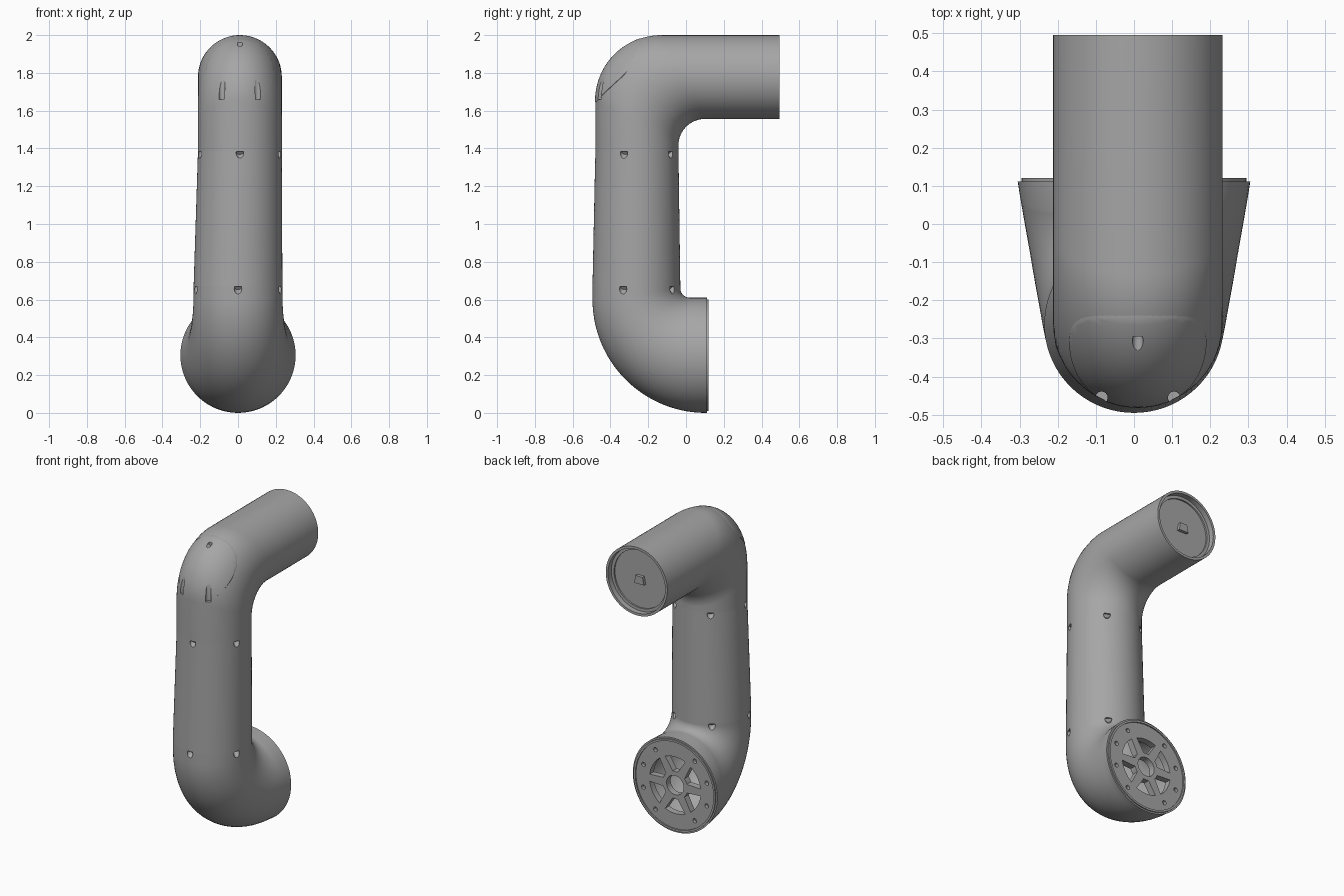
import bpy
import bmesh
from math import sin, cos, pi, radians
from mathutils import Vector

cube = bpy.data.objects.get("Cube")
if cube:
    bpy.data.objects.remove(cube, do_unlink=True)


def material(name, value):
    mat = bpy.data.materials.new(name)
    mat.use_nodes = True
    color = (value, value, value, 1)
    mat.diffuse_color = color
    bsdf = next(n for n in mat.node_tree.nodes if n.type == 'BSDF_PRINCIPLED')
    bsdf.inputs["Base Color"].default_value = color
    return mat


GREY = material("grey_plastic", 0.38)
WALL = 0.035
SIDES = 72


def finish(name, bm):
    bmesh.ops.recalc_face_normals(bm, faces=bm.faces)
    mesh = bpy.data.meshes.new(name)
    bm.to_mesh(mesh)
    bm.free()
    obj = bpy.data.objects.new(name, mesh)
    bpy.context.collection.objects.link(obj)
    mesh.materials.append(GREY)
    return obj


def activate(obj):
    bpy.ops.object.select_all(action='DESELECT')
    obj.select_set(True)
    bpy.context.view_layer.objects.active = obj


def smooth(obj):
    activate(obj)
    bpy.ops.object.shade_smooth_by_angle(angle=radians(32))


def boolean(obj, bm, operation='DIFFERENCE'):
    """Apply one cutter mesh to an object, then discard the cutter."""
    cutter = finish("cutter", bm)
    cutter.hide_render = True
    mod = obj.modifiers.new("cut", 'BOOLEAN')
    mod.operation, mod.object, mod.solver = operation, cutter, 'EXACT'
    activate(obj)
    bpy.ops.object.modifier_apply(modifier=mod.name)
    bpy.data.objects.remove(cutter, do_unlink=True)


def cylinder(bm, start, direction, radius, length, sides=24):
    d = Vector(direction).normalized()
    mat = d.to_track_quat('Z', 'Y').to_matrix().to_4x4()
    mat.translation = Vector(start) + d * length / 2
    bmesh.ops.create_cone(bm, cap_ends=True, segments=sides, radius1=radius,
                          radius2=radius, depth=length, matrix=mat)


def prism(bm, outline, y0, y1):
    """Extrude an outline of (x, z) points along y."""
    face = bm.faces.new([bm.verts.new((x, y0, z)) for x, z in outline])
    ext = bmesh.ops.extrude_face_region(bm, geom=[face])["geom"]
    verts = [v for v in ext if isinstance(v, bmesh.types.BMVert)]
    bmesh.ops.translate(bm, verts=verts, vec=(0, y1 - y0, 0))


def ring(bm, station, inset):
    """Elliptical section between an inner and an outer (y, z) point."""
    a, b, width, xc = station
    mid, half = (a + b) / 2, (b - a) / 2
    half = half * ((half.length - inset) / half.length)
    verts = []
    for i in range(SIDES):
        t = 2 * pi * i / SIDES
        p = mid + half * cos(t)
        verts.append(bm.verts.new((xc + (width - inset) * sin(t), p.x, p.y)))
    return verts


def shell(name, stations, outside=0, inside=WALL):
    """Hollow tube lofted through the stations, with flat annular ends."""
    bm = bmesh.new()
    rings = [ring(bm, s, outside) for s in stations]
    rings += [ring(bm, s, inside) for s in reversed(stations)]
    for r, s in zip(rings, rings[1:] + rings[:1]):
        for i in range(SIDES):
            j = (i + 1) % SIDES
            bm.faces.new((r[i], r[j], s[j], s[i]))
    return finish(name, bm)


def station(inner, outer, width, xc):
    return Vector(inner), Vector(outer), width, xc


# Sections of the lower elbow, widening towards the flange
def flare(y):
    return 0.235 + 0.07 * min(1, max(0, (y + 0.2625) / 0.3725)) ** 0.9


tube_bottom = station((-0.03, 0.67), (-0.495, 0.67), 0.235, 0)
tube_top = station((-0.04, 1.385), (-0.48, 1.385), 0.222, 0.01)
lower = [tube_bottom]
upper = [tube_top]
STEPS = 28
for k in range(STEPS + 1):
    c, s = cos(pi / 2 * k / STEPS), sin(pi / 2 * k / STEPS)
    a = Vector((0.02 - 0.05 * c, 0.66 - 0.05 * s))
    b = Vector((0.105 - 0.6 * c, 0.6 - 0.6 * s))
    lower.append(station(a, b, flare((a.x + b.x) / 2), 0))
    upper.append(station((0.10 - 0.14 * c, 1.416 + 0.14 * s),
                         (-0.13 - 0.35 * c, 1.65 + 0.35 * s), 0.222, 0.01))
lower.append(station((0.112, 0.61), (0.112, 0), 0.305, 0))
upper.append(station((0.495, 1.556), (0.495, 2.0), 0.222, 0.01))

lower_elbow = shell("lower_elbow", lower)
middle_tube = shell("middle_tube", [tube_bottom, tube_top])
upper_elbow = shell("upper_elbow", upper)


# Five slanted screw pockets just below each seam
def screw_pockets(obj, z, radius, xc):
    bm = bmesh.new()
    for k in range(5):
        t = radians(-90 + 72 * k)
        n = Vector((cos(t), sin(t), 0))
        start = Vector((xc, -0.26, z + 0.012)) + n * (radius - 0.014)
        cylinder(bm, start, n - Vector((0, 0, 0.8)), 0.02, 0.1)
    boolean(obj, bm)


screw_pockets(middle_tube, 1.372, 0.222, 0.01)
screw_pockets(lower_elbow, 0.656, 0.233, 0)

# Access cover on the front of the upper elbow
cover = shell("front_cover", upper, -0.002, 0.01)
bm = bmesh.new()
outline = [(0.01 + 0.18 * cos(2 * pi * i / 64),
            max(1.645, 1.81 + 0.172 * sin(2 * pi * i / 64))) for i in range(64)]
prism(bm, outline, -0.7, -0.2)
boolean(cover, bm, 'INTERSECT')

# Screw slots through the cover and into the elbow
for obj in (upper_elbow, cover):
    bm = bmesh.new()
    for side in (-1, 1):
        cylinder(bm, (0.01 + side * 0.095, -0.455, 1.66), (0, 0, 1), 0.016, 0.2)
    cylinder(bm, (0.01, -0.295, 1.953), (0, -1, 0), 0.014, 0.2)
    boolean(obj, bm)

# Stepped mouth of the upper tube with its recessed end wall and key block
bm = bmesh.new()
cylinder(bm, (0.01, 0.46, 1.778), (0, 1, 0), 0.206, 0.1, SIDES)
boolean(upper_elbow, bm)
bm = bmesh.new()
cylinder(bm, (0.01, 0.42, 1.778), (0, 1, 0), 0.2, 0.03, SIDES)
end_wall = finish("tube_end_wall", bm)
bm = bmesh.new()
prism(bm, [(-0.025, 1.75), (0.045, 1.75), (0.035, 1.8), (-0.015, 1.8)], 0.44, 0.47)
key_block = finish("key_block", bm)

# Flange plate with six windows, a hub hole and eight bolt holes
CZ = 0.305
bm = bmesh.new()
cylinder(bm, (0, 0.07, CZ), (0, 1, 0), 0.295, 0.05, SIDES)
flange = finish("flange_plate", bm)
bm = bmesh.new()
cylinder(bm, (0, 0.112, CZ), (0, 1, 0), 0.282, 0.1, SIDES)
boolean(flange, bm)
bm = bmesh.new()
cylinder(bm, (0, 0, CZ), (0, 1, 0), 0.062, 0.3, 48)
for k in range(10):
    if k not in (2, 7):
        t = radians(18 + 36 * k)
        cylinder(bm, (0.24 * cos(t), 0.09, CZ + 0.24 * sin(t)), (0, 1, 0), 0.014, 0.1)
for k in range(6):
    mid = radians(30 + 60 * k)
    arcs = [(0.09, s * 0.1) for s in (2, 0, -2)] + [(0.185, s * 0.1) for s in (-4, -2, 0, 2, 4)]
    prism(bm, [(r * cos(mid + d), CZ + r * sin(mid + d)) for r, d in arcs], 0, 0.3)
boolean(flange, bm)

for obj in (lower_elbow, middle_tube, upper_elbow, cover, end_wall, flange):
    smooth(obj)
